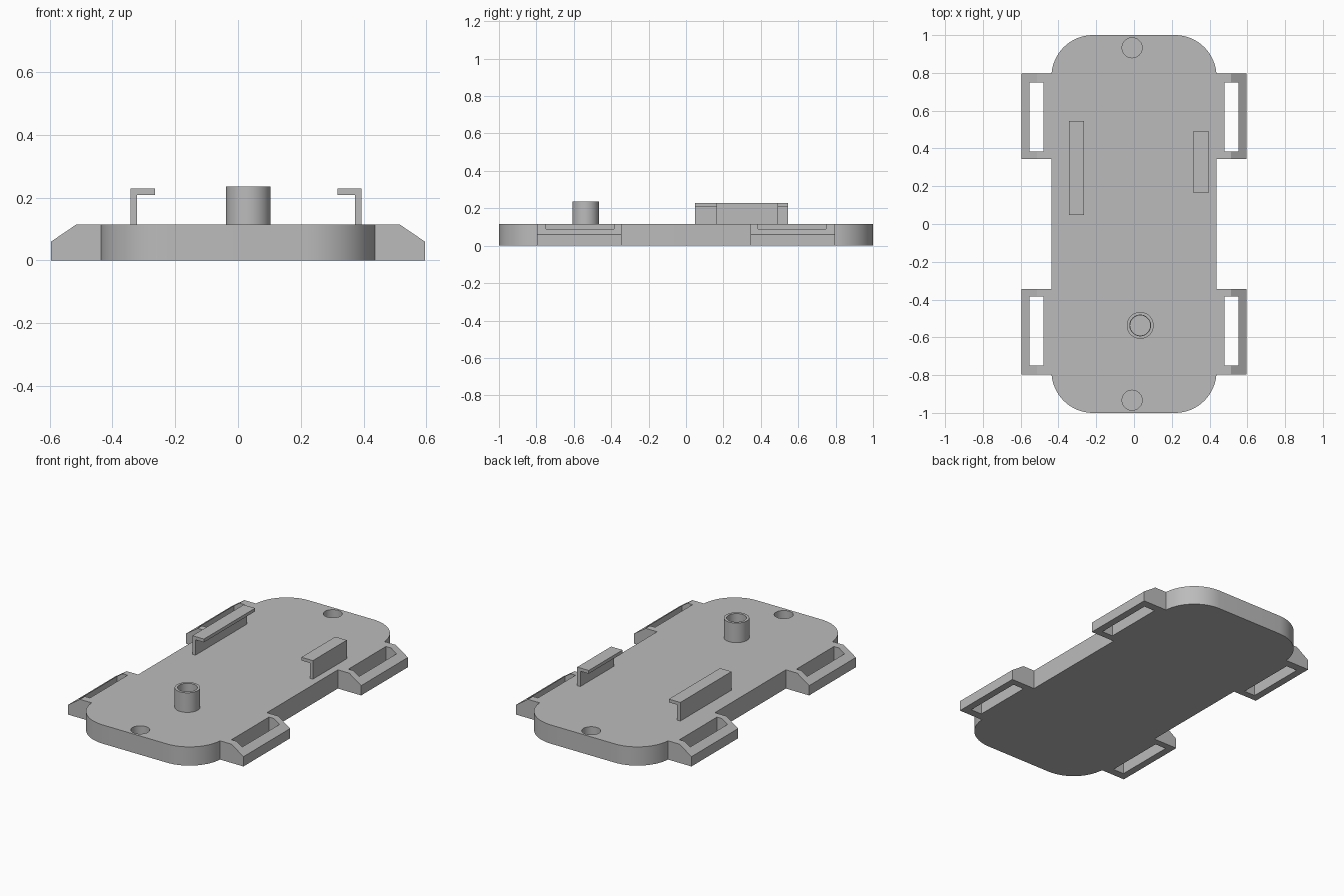
import bpy
import bmesh
from math import cos, sin, pi, radians
from mathutils import Vector

cube = bpy.data.objects.get("Cube")
if cube:
    bpy.data.objects.remove(cube, do_unlink=True)

GREY = (0.5, 0.5, 0.5, 1.0)
grey = bpy.data.materials.new("plain grey")
grey.use_nodes = True
grey.diffuse_color = GREY
grey.node_tree.nodes["Principled BSDF"].inputs["Base Color"].default_value = GREY

TOP = 0.115      # plate thickness
FLOOR = 0.004    # thin skin closing the holes from below


def extrude(name, points, vector):
    """Closed solid from a planar outline of 3D points swept along a vector."""
    bm = bmesh.new()
    face = bm.faces.new([bm.verts.new(p) for p in points])
    swept = bmesh.ops.extrude_face_region(bm, geom=[face])["geom"]
    verts = [v for v in swept if isinstance(v, bmesh.types.BMVert)]
    bmesh.ops.translate(bm, verts=verts, vec=Vector(vector))
    bmesh.ops.recalc_face_normals(bm, faces=bm.faces)
    mesh = bpy.data.meshes.new(name)
    bm.to_mesh(mesh)
    bm.free()
    mesh.materials.append(grey)
    obj = bpy.data.objects.new(name, mesh)
    bpy.context.collection.objects.link(obj)
    return obj


def box(name, x0, x1, y0, y1, z0, z1):
    outline = [(x0, y0, z0), (x1, y0, z0), (x1, y1, z0), (x0, y1, z0)]
    return extrude(name, outline, (0, 0, z1 - z0))


def cylinder(name, x, y, r, z0, z1, n=48):
    ring = [(x + r * cos(2 * pi * i / n), y + r * sin(2 * pi * i / n), z0) for i in range(n)]
    return extrude(name, ring, (0, 0, z1 - z0))


def activate(obj):
    bpy.ops.object.select_all(action="DESELECT")
    obj.select_set(True)
    bpy.context.view_layer.objects.active = obj


def cut(obj, cutter):
    mod = obj.modifiers.new("cut", "BOOLEAN")
    mod.operation = "DIFFERENCE"
    mod.solver = "EXACT"
    mod.object = cutter
    activate(obj)
    bpy.ops.object.modifier_apply(modifier=mod.name)
    bpy.data.objects.remove(cutter, do_unlink=True)


def smooth(obj):
    activate(obj)
    bpy.ops.object.shade_smooth_by_angle(angle=radians(30))


# Base plate with rounded corners
half_x, half_y, radius, steps = 0.437, 1.0, 0.22, 16
outline = []
for quarter, (sx, sy) in enumerate([(1, 1), (-1, 1), (-1, -1), (1, -1)]):
    for i in range(steps + 1):
        a = (quarter + i / steps) * pi / 2
        outline.append((sx * (half_x - radius) + radius * cos(a),
                        sy * (half_y - radius) + radius * sin(a), 0))
plate = extrude("base_plate", outline, (0, 0, TOP))

# Blind screw holes at both ends and under the post
post_x, post_y = 0.033, -0.537
for x, y in [(-0.01, 0.933), (-0.01, -0.933), (post_x, post_y)]:
    cut(plate, cylinder("hole_cutter", x, y, 0.053, FLOOR, TOP + 0.1))
smooth(plate)

# Hollow post
post = cylinder("hollow_post", post_x, post_y, 0.071, TOP - 0.01, 0.235)
cut(post, cylinder("bore_cutter", post_x, post_y, 0.055, 0, 0.3))
smooth(post)

# Four slotted strap lugs with sloped outer edges
for side, sx in [("left", 1), ("right", -1)]:
    for end, sy in [("back", 1), ("front", -1)]:
        section = [(0.425, 0), (0.595, 0), (0.595, 0.06), (0.514, TOP), (0.425, TOP)]
        lug = extrude(f"{end}_{side}_strap_lug",
                      [(sx * x, sy * 0.344, z) for x, z in section], (0, sy * 0.453, 0))
        slot_x = sorted((sx * 0.48, sx * 0.552))
        slot_y = sorted((sy * 0.385, sy * 0.749))
        cut(lug, box("slot_cutter", *slot_x, *slot_y, -0.1, 0.3))

# Hooked retaining clips, lips facing inwards
for side, sx, outer, y0, y1 in [("left", 1, 0.394, 0.163, 0.492),
                                ("right", -1, 0.343, 0.048, 0.545)]:
    wall, lip = outer - 0.021, outer - 0.078
    section = [(outer, TOP - 0.01), (outer, 0.229), (lip, 0.229),
               (lip, 0.209), (wall, 0.209), (wall, TOP - 0.01)]
    extrude(f"{side}_retaining_clip", [(sx * x, y0, z) for x, z in section], (0, y1 - y0, 0))
